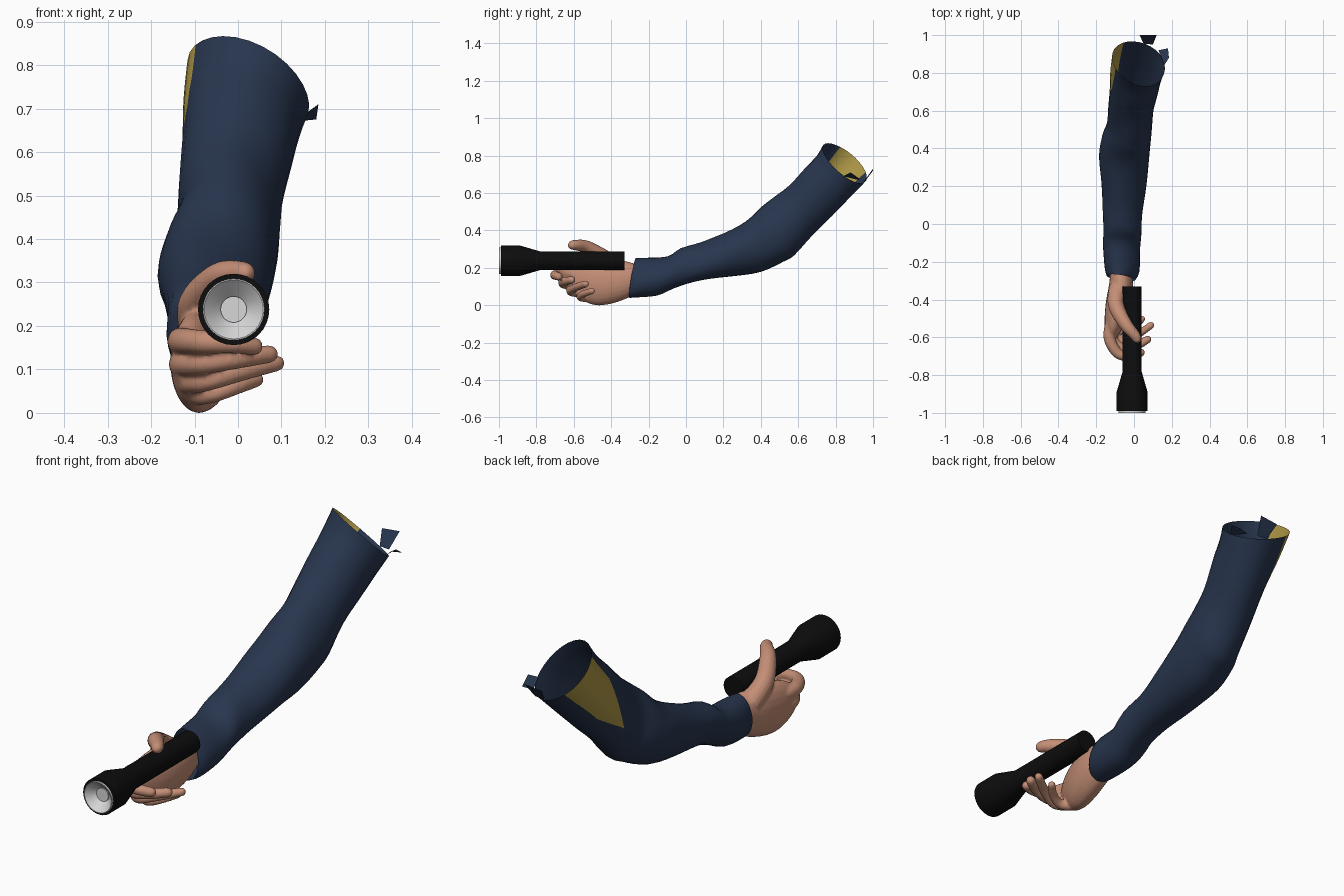
import bpy, bmesh
from math import sin, cos, pi, sqrt
from mathutils import Vector

default = bpy.data.objects.get("Cube")
if default:
    bpy.data.objects.remove(default)


def material(name, red, green, blue, roughness=0.7):
    mat = bpy.data.materials.new(name)
    mat.use_nodes = True
    mat.diffuse_color = (red, green, blue, 1)
    shader = mat.node_tree.nodes["Principled BSDF"]
    shader.inputs["Base Color"].default_value = (red, green, blue, 1)
    shader.inputs["Roughness"].default_value = roughness
    return mat


navy = material("navy cloth", .021, .036, .076)
gold = material("gold patch", .42, .31, .06)
skin = material("skin", .55, .27, .18)
black = material("black casing", .004, .004, .004)
silver = material("silver lens", .68, .68, .68)


def spline(points, steps):
    """Catmull-Rom interpolation of tuples of any length."""
    result = []
    last = len(points) - 1
    for i in range(last):
        quad = [points[max(i - 1, 0)], points[i], points[i + 1], points[min(i + 2, last)]]
        for s in range(steps):
            t = s / steps
            result.append(tuple(
                b + t / 2 * (c - a + t * (2 * a - 5 * b + 4 * c - d + t * (3 * (b - c) + d - a)))
                for a, b, c, d in zip(*quad)))
    result.append(tuple(points[last]))
    return result


def loft(bm, rings, caps=True):
    """Skin a row of closed rings with quads."""
    rows = [[bm.verts.new(p) for p in ring] for ring in rings]
    count = len(rows[0])
    for low, high in zip(rows, rows[1:]):
        for i in range(count):
            j = (i + 1) % count
            bm.faces.new((low[i], low[j], high[j], high[i]))
    if caps:
        bm.faces.new(rows[0][::-1])
        bm.faces.new(rows[-1])


def finish(name, bm, mats, angle=0.7):
    bmesh.ops.recalc_face_normals(bm, faces=bm.faces)
    mesh = bpy.data.meshes.new(name)
    bm.to_mesh(mesh)
    bm.free()
    obj = bpy.data.objects.new(name, mesh)
    bpy.context.collection.objects.link(obj)
    for mat in mats:
        mesh.materials.append(mat)
    bpy.ops.object.select_all(action="DESELECT")
    obj.select_set(True)
    bpy.context.view_layer.objects.active = obj
    bpy.ops.object.shade_smooth_by_angle(angle=angle)
    return obj


def oval(center, up, side, count):
    turns = [2 * pi * i / count for i in range(count)]
    return [center + up * cos(a) + side * sin(a) for a in turns]


# Flashlight: turned casing and recessed reflector
def lathe(name, profile, mat):
    bm = bmesh.new()
    rings = [oval(Vector((-.01, y, .238)), Vector((0, 0, r)), Vector((r, 0, 0)), 32)
             for r, y in profile]
    loft(bm, rings)
    return finish(name, bm, [mat], 0.5)


lathe("flashlight_casing", [(.05, -.33), (.05, -.78), (.082, -.89), (.082, -.99),
                            (.071, -.99), (.071, -.95)], black)
lathe("flashlight_reflector", [(.071, -.96), (.071, -1), (.068, -1),
                               (.03, -.962), (.03, -.968)], silver)

# Sleeve: top y, top z, bottom y, bottom z, middle x, half width, sideways tilt
sections = [
    (-.27, .25, -.30, .04, -.07, .075, -.02),
    (-.22, .25, -.26, .042, -.065, .092, -.02),
    (-.1, .26, -.15, .055, -.067, .098, -.02),
    (-.03, .305, -.06, .095, -.06, .1, -.02),
    (.08, .335, .06, .13, -.06, .105, -.02),
    (.2, .385, .24, .155, -.055, .12, -.01),
    (.32, .45, .4, .18, -.05, .133, 0),
    (.4, .52, .52, .23, -.038, .13, 0),
    (.47, .575, .58, .265, -.025, .12, 0),
    (.55, .64, .68, .38, -.018, .12, -.01),
    (.64, .74, .78, .48, 0, .127, -.02),
    (.7, .8, .88, .58, .012, .135, -.03),
    (.735, .855, .965, .665, .025, .14, -.05),
]
bm = bmesh.new()
rings = []
for top_y, top_z, low_y, low_z, mid, half, tilt in spline(sections, 3):
    center = Vector((mid, (top_y + low_y) / 2, (top_z + low_z) / 2))
    up = Vector((0, (top_y - low_y) / 2, (top_z - low_z) / 2))
    ring = oval(center, up, Vector((half, tilt * .6, tilt)), 28)
    # Soft folds in the cloth
    rings.append([center + (p - center) * (1 + .018 * sin(6 * pi * i / 28 + 16 * center.y))
                  for i, p in enumerate(ring)])
loft(bm, rings, caps=False)

# Patch: cut its outline into the outer side, then colour the faces within
outline = [(.85, .88), (.72, .71), (.63, .45), (.76, .53), (.97, .72)]
borders = []
for (y, z), (next_y, next_z) in zip(outline, outline[1:]):
    borders.append((Vector((0, y, z)), Vector((0, z - next_z, next_y - y))))


def outer_faces():
    return [f for f in bm.faces if f.calc_center_median().x < -.04
            and f.calc_center_median().y > .5]


for point, inward in borders:
    faces = outer_faces()
    edges = {e for f in faces for e in f.edges}
    verts = {v for f in faces for v in f.verts}
    bmesh.ops.bisect_plane(bm, geom=faces + list(edges) + list(verts),
                           plane_co=point, plane_no=inward, dist=.0005)
for face in outer_faces():
    middle = face.calc_center_median()
    if all((middle - point).dot(inward) > 0 for point, inward in borders):
        face.material_index = 1
finish("sleeve", bm, [navy, gold], 1.0)

# Torn flaps on the open end
bm = bmesh.new()
for corners in ([(.05, .955, .66), (.1, .95, .66), (.12, 1, .73), (.03, 1, .72)],
                [(.13, .92, .67), (.16, .84, .69), (.185, .88, .71), (.18, .93, .675)]):
    bm.faces.new([bm.verts.new(c) for c in corners])
finish("torn_flaps", bm, [navy])

# Hand: palm along y with top z, bottom z, outer x, inner x
bm = bmesh.new()
palm = [(-.25, .215, .07, -.125, -.015), (-.32, .235, .035, -.132, -.005),
        (-.4, .245, .008, -.147, -.01), (-.48, .235, 0, -.155, -.03),
        (-.55, .215, .025, -.155, -.06), (-.6, .185, .07, -.15, -.09)]
rings = []
for y, top, low, outer, inner in spline(palm, 4):
    rings.append(oval(Vector(((outer + inner) / 2, y, (top + low) / 2)),
                      Vector((0, 0, (top - low) / 2)),
                      Vector(((inner - outer) / 2, 0, 0)), 24))
loft(bm, rings)


def digit(path, base, tip):
    """Tapered tube with a rounded tip."""
    points = [Vector(p) for p in spline(path, 8)]
    total = len(points) - 1
    tube = []
    for i, p in enumerate(points):
        along = (points[min(i + 1, total)] - points[max(i - 1, 0)]).normalized()
        side = along.cross(Vector((0, .3, 1))).normalized()
        radius = base + (tip - base) * i / total
        left = (points[total] - p).length / radius
        if left < 1:
            radius *= max(sqrt(1 - (1 - left) ** 2), .15)
        tube.append(oval(p, side.cross(along) * radius, side * radius, 14))
    loft(bm, tube)


# Thumb over the casing, four fingers curling beneath it
digit([(-.085, -.34, .18), (-.095, -.43, .25), (-.045, -.53, .31),
       (.005, -.59, .322), (.025, -.63, .318)], .05, .021)
digit([(-.11, -.5, .16), (-.13, -.6, .165), (-.085, -.685, .163),
       (-.01, -.7, .16), (.055, -.67, .15)], .036, .02)
digit([(-.11, -.48, .11), (-.128, -.58, .112), (-.08, -.65, .115),
       (0, -.65, .125), (.09, -.6, .138)], .034, .02)
digit([(-.1, -.46, .07), (-.115, -.56, .07), (-.07, -.615, .075),
       (.01, -.59, .095), (.105, -.525, .118)], .032, .018)
digit([(-.08, -.45, .04), (-.095, -.53, .04), (-.055, -.565, .045),
       (0, -.545, .062), (.055, -.49, .08)], .027, .016)
hand = finish("hand", bm, [skin])

# Fuse palm and digits into one smooth skin
remesh = hand.modifiers.new("fuse", "REMESH")
remesh.mode = "VOXEL"
remesh.voxel_size = .006
remesh.use_smooth_shade = True
soften = hand.modifiers.new("soften", "SMOOTH")
soften.factor = .5
soften.iterations = 4
